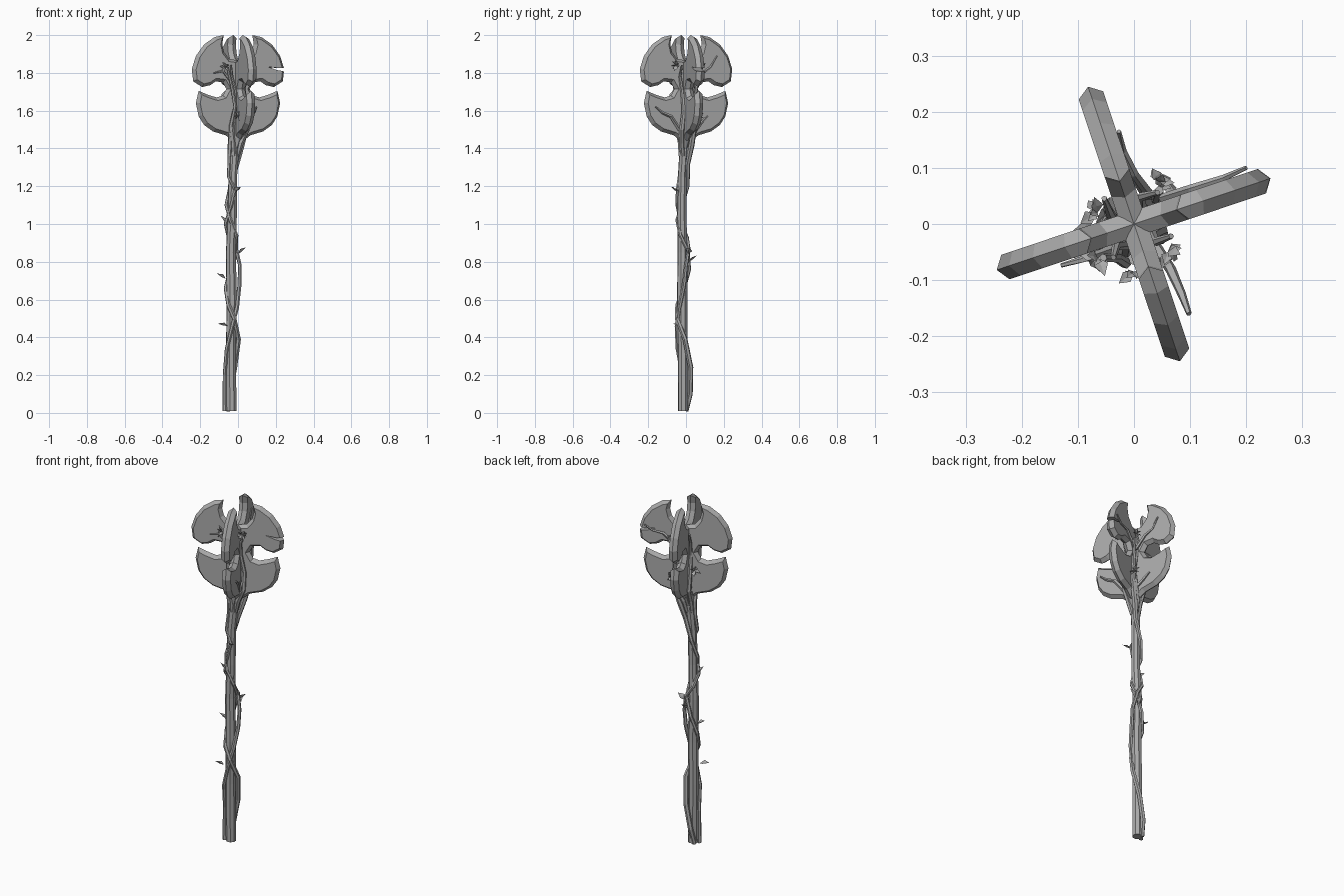
import bpy, bmesh, math, random
from mathutils import Vector, Matrix

random.seed(4)
old = bpy.data.objects.get("Cube")
if old:
    bpy.data.objects.remove(old, do_unlink=True)

grey = bpy.data.materials.new("weathered grey")
grey.use_nodes = True
COLOUR = (0.4, 0.4, 0.4, 1)
grey.diffuse_color = COLOUR
grey.node_tree.nodes["Principled BSDF"].inputs["Base Color"].default_value = COLOUR


def finish(bm, name):
    bmesh.ops.recalc_face_normals(bm, faces=bm.faces[:])
    mesh = bpy.data.meshes.new(name)
    bm.to_mesh(mesh)
    bm.free()
    mesh.materials.append(grey)
    ob = bpy.data.objects.new(name, mesh)
    bpy.context.collection.objects.link(ob)
    return ob


def tube(name, points, sides=6):
    """Loft a faceted tube through (x, y, z, radius) points."""
    bm = bmesh.new()
    pts = [Vector(p[:3]) for p in points]
    rings = []
    for i, p in enumerate(pts):
        d = (pts[min(i + 1, len(pts) - 1)] - pts[max(i - 1, 0)]).normalized()
        u = d.cross(Vector((0.3, 1, 0.1))).normalized()
        v = d.cross(u)
        rings.append([bm.verts.new(p + points[i][3] * (
            math.cos(a) * u + math.sin(a) * v))
            for a in (math.tau * k / sides for k in range(sides))])
    for a, b in zip(rings, rings[1:]):
        for k in range(sides):
            n = (k + 1) % sides
            bm.faces.new((a[k], a[n], b[n], b[k]))
    bm.faces.new(rings[0])
    bm.faces.new(rings[-1])
    return finish(bm, name)


def inset(profile, dist):
    """Move every corner of a clockwise outline inwards."""
    out = []
    for i, p in enumerate(profile):
        p = Vector(p)
        e1 = (p - Vector(profile[i - 1])).normalized()
        e2 = (Vector(profile[(i + 1) % len(profile)]) - p).normalized()
        n1, n2 = Vector((e1.y, -e1.x)), Vector((e2.y, -e2.x))
        m = (n1 + n2).normalized()
        q = p + m * dist / max(m.dot(n1), 0.7)
        out.append((max(q.x, 0) if p.x > 0 else 0, q.y))
    return out


# Flanges: one two-lobed outline in (radius, height), repeated four times
OUTLINE = [(0, 1.865), (.05, 1.875), (.078, 1.91), (.088, 1.95), (.08, 2.0),
           (.13, 1.99), (.19, 1.95), (.235, 1.89), (.258, 1.82), (.25, 1.755),
           (.2, 1.725), (.155, 1.735), (.125, 1.755), (.085, 1.75),
           (.065, 1.715), (.085, 1.68), (.12, 1.67), (.17, 1.685),
           (.22, 1.705), (.235, 1.64), (.22, 1.57), (.19, 1.525),
           (.14, 1.49), (.07, 1.47), (.03, 1.44), (0, 1.43)]
THICK = 0.023
TURN = math.radians(18.5)


def flange(name, angle):
    bm = bmesh.new()
    small = inset(OUTLINE, 0.016)
    loops = [[bm.verts.new((r, y, z)) for r, z in shape]
             for shape, y in ((small, -THICK), (OUTLINE, 0), (small, THICK))]
    count = len(OUTLINE)
    for a, b in zip(loops, loops[1:]):
        for k in range(count):
            n = (k + 1) % count
            bm.faces.new((a[k], a[n], b[n], b[k]))
    bm.faces.new(loops[0])
    bm.faces.new(loops[2])
    bm.transform(Matrix.Rotation(angle, 4, 'Z'))
    return finish(bm, name)


flanges = [flange(f"flange_{side}", TURN + k * math.pi / 2)
           for k, side in enumerate(("left", "back", "right", "front"))]

# Crack cut into the left flange
bm = bmesh.new()
ends = []
for y in (-.06, .06):
    ends.append([bm.verts.new((r, y, z)) for r, z in
                 ((.16, 1.832), (.22, 1.826), (.3, 1.828), (.3, 1.8), (.21, 1.815))])
for k in range(5):
    n = (k + 1) % 5
    bm.faces.new((ends[0][k], ends[0][n], ends[1][n], ends[1][k]))
bm.faces.new(ends[0])
bm.faces.new(ends[1])
bm.transform(Matrix.Rotation(TURN, 4, 'Z'))
cutter = finish(bm, "crack_cutter")
cutter.hide_render = True
mod = flanges[0].modifiers.new("crack", 'BOOLEAN')
mod.object = cutter
mod.solver = 'EXACT'
bpy.context.view_layer.objects.active = flanges[0]
bpy.ops.object.modifier_apply(modifier=mod.name)
bpy.data.objects.remove(cutter, do_unlink=True)

# Staff, slightly crooked, swelling into the head
tube("staff", [(-.035, -.015, .01, .028), (-.037, -.017, .35, .027),
               (-.033, -.02, .6, .029), (-.038, -.018, .85, .027),
               (-.03, -.022, 1.05, .025), (-.028, -.02, 1.25, .024),
               (-.018, -.01, 1.4, .025), (-.005, -.002, 1.47, .045),
               (0, 0, 1.58, .04), (0, 0, 1.84, .03)], 8)

# Vines winding round the staff
tube("long_vine", [(-.055, .0, .01, .013), (-.045, .022, .1, .014),
                   (-.018, .025, .24, .014), (.003, -.005, .39, .013),
                   (-.02, -.048, .5, .012), (-.05, -.045, .57, .012),
                   (-.065, -.01, .66, .011), (-.04, .016, .76, .011),
                   (-.01, .01, .86, .01), (-.008, -.03, .94, .01),
                   (-.04, -.047, 1.02, .01), (-.062, -.02, 1.1, .01),
                   (-.04, .008, 1.2, .011), (-.005, .01, 1.32, .013),
                   (.02, .03, 1.42, .016), (.045, .045, 1.52, .014),
                   (.04, .045, 1.65, .01), (.045, .06, 1.78, .008)])
tube("short_vine", [(-.07, -.025, .01, .012), (-.071, -.02, .2, .01),
                    (-.06, -.045, .34, .01), (-.03, -.05, .46, .01),
                    (-.005, -.035, .56, .011), (.008, -.01, .68, .011),
                    (.01, .0, .78, .01), (-.01, .014, .87, .01),
                    (-.05, .005, .93, .01), (-.066, -.025, 1.0, .01),
                    (-.035, -.047, 1.1, .009), (-.015, -.045, 1.18, .009),
                    (-.05, -.035, 1.25, .009), (-.045, -.02, 1.34, .011),
                    (-.04, -.02, 1.42, .015), (-.035, -.045, 1.52, .013),
                    (-.015, -.07, 1.62, .01), (-.03, -.06, 1.72, .009),
                    (-.055, -.06, 1.83, .007)])

# Roots climbing the four hollows between the flanges
for k in range(4):
    a = TURN + math.pi / 4 + k * math.pi / 2
    spots = [(.018, 1.36, .011), (.03, 1.43, .015), (.053, 1.5, .014),
             (.05, 1.6, .012), (.038, 1.7, .01), (.05, 1.78, .008), (.07, 1.84, .005)]
    path = []
    for i, (r, z, w) in enumerate(spots):
        b = a + 0.25 * math.sin(i * 1.7 + k)
        lean = max(0, 1.47 - z) / 0.07
        path.append((r * math.cos(b) - .012 * min(lean, 1.5),
                     r * math.sin(b) - .007 * min(lean, 1.5), z, w))
    tube(f"head_root_{k + 1}", path)

# Twigs spreading over the flange faces
TWIGS = {
    "front_twig": [(.035, -.035, 1.5, .011), (.065, -.08, 1.57, .01),
                   (.085, -.125, 1.59, .008), (.098, -.16, 1.62, .005)],
    "back_twig": [(.03, .05, 1.72, .009), (.0, .09, 1.8, .008),
                  (-.02, .13, 1.83, .007), (-.027, .165, 1.89, .004)],
    "left_twig": [(.05, .045, 1.76, .009), (.1, .062, 1.81, .008),
                  (.16, .082, 1.82, .006), (.2, .1, 1.85, .004)],
    "right_twig": [(-.04, -.045, 1.76, .008), (-.08, -.06, 1.81, .007),
                   (-.13, -.074, 1.8, .004)],
    "lower_twig": [(.02, .055, 1.5, .009), (.0, .085, 1.54, .008),
                   (-.012, .115, 1.57, .005)],
}
for name, path in TWIGS.items():
    tube(name, path, 5)


def leaf(bm, base, direction, size):
    """Thin folded diamond leaf."""
    d = Vector(direction).normalized()
    side = d.cross(Vector((0.2, 0.3, 1))).normalized()
    up = side.cross(d)
    p = Vector(base)
    tip, mid = p + d * size, p + d * size * .45
    a, b = (mid + s * side * size * .33 + up * size * .15 for s in (1, -1))
    ring = [bm.verts.new(q) for q in (p, a, tip, b)]
    top = bm.verts.new(mid + up * size * .06)
    low = bm.verts.new(mid - up * size * .06)
    for k in range(4):
        n = (k + 1) % 4
        bm.faces.new((ring[k], ring[n], top))
        bm.faces.new((ring[n], ring[k], low))


# Single leaves on the staff vines
bm = bmesh.new()
for base, direction in (((-.055, -.05, .46), (-1, -.2, .25)),
                        ((-.065, -.01, .71), (-1, -.1, .6)),
                        ((.0, .01, .84), (1, .2, .9)),
                        ((-.02, .015, .8), (.3, 1, .8)),
                        ((-.06, -.02, 1.0), (-.7, -.3, 1)),
                        ((-.02, -.045, 1.17), (.5, -.5, .4))):
    leaf(bm, base, direction, .055)
finish(bm, "staff_leaves")

# Leafy clusters in the hollows of the head
CLUSTERS = ((.06, -.05, 1.84), (-.065, -.06, 1.83), (.045, .075, 1.8),
            (-.065, .02, 1.62), (0, -.085, 1.57), (.05, .065, 1.57))
for i, spot in enumerate(CLUSTERS):
    bm = bmesh.new()
    out = Vector((spot[0], spot[1], 0)).normalized()
    across = out.cross(Vector((0, 0, 1)))
    for k in range(7):
        a = math.tau * k / 7 + random.uniform(-.2, .2)
        d = out * random.uniform(.3, .8) + across * math.cos(a) + Vector((0, 0, math.sin(a)))
        leaf(bm, spot, d, random.uniform(.025, .04))
    finish(bm, f"leaf_cluster_{i + 1}")
